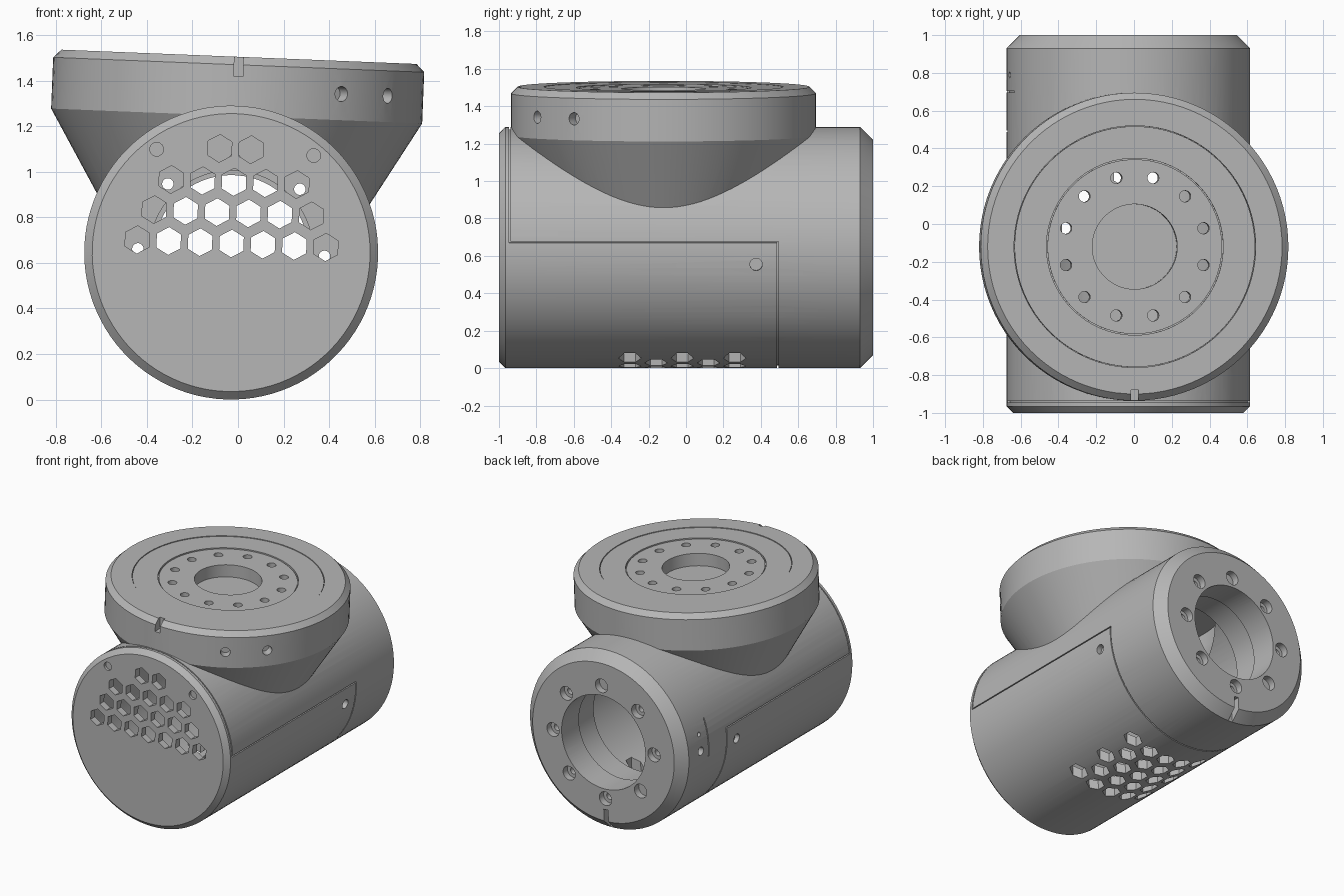
import bpy, bmesh
from math import pi, sin, cos, radians
from mathutils import Matrix, Vector

cube = bpy.data.objects.get("Cube")
if cube:
    bpy.data.objects.remove(cube)

SEGS = 96
NECK_Y = -0.12
BODY_R = 0.645
ALONG_Y = Matrix.Rotation(-pi / 2, 4, 'X')
AT_NECK = Matrix.Translation((0, NECK_Y, 0))
# the whole joint is rolled slightly about its long axis
PLACE = Matrix.Translation((-0.03, 0, BODY_R)) @ Matrix.Rotation(radians(2.3), 4, 'Y')

grey = bpy.data.materials.new("plain_grey")
grey.use_nodes = True
COLOUR = (0.47, 0.47, 0.47, 1)
grey.diffuse_color = COLOUR
grey.node_tree.nodes["Principled BSDF"].inputs["Base Color"].default_value = COLOUR


def make_object(name, bm):
    bmesh.ops.recalc_face_normals(bm, faces=bm.faces[:])
    mesh = bpy.data.meshes.new(name)
    bm.to_mesh(mesh)
    bm.free()
    obj = bpy.data.objects.new(name, mesh)
    bpy.context.scene.collection.objects.link(obj)
    return obj


def revolve(name, profile, matrix, closed=False):
    """Spin a (radius, height) profile about z, then place it."""
    bm = bmesh.new()
    verts = [bm.verts.new((r, 0, h)) for r, h in profile]
    edges = [bm.edges.new(p) for p in zip(verts, verts[1:])]
    if closed:
        edges.append(bm.edges.new((verts[-1], verts[0])))
    bmesh.ops.spin(bm, geom=verts + edges, cent=(0, 0, 0), axis=(0, 0, 1),
                   angle=2 * pi, steps=SEGS)
    bmesh.ops.remove_doubles(bm, verts=bm.verts[:], dist=1e-4)
    bm.transform(matrix)
    return make_object(name, bm)


def prism(bm, center, radius, depth, rot=Matrix(), sides=32):
    bmesh.ops.create_cone(bm, cap_ends=True, segments=sides, radius1=radius,
                          radius2=radius, depth=depth,
                          matrix=Matrix.Translation(center) @ rot)


def box(bm, center, size):
    bmesh.ops.create_cube(bm, size=1, matrix=Matrix.Translation(center)
                          @ Matrix.Diagonal((*size, 1)))


def arc_groove(bm, y, start, end, half=0.004, steps=60):
    """Thin curved cutter wrapped on the body wall."""
    rings = []
    for k in range(steps + 1):
        a = start + (end - start) * k / steps
        rings.append([bm.verts.new((r * cos(a), y + d, r * sin(a)))
                      for r, d in ((0.632, -half), (0.67, -half), (0.67, half), (0.632, half))])
    for a, b in zip(rings, rings[1:]):
        for i in range(4):
            j = (i + 1) % 4
            bm.faces.new((a[i], a[j], b[j], b[i]))
    bm.faces.new(rings[0])
    bm.faces.new(rings[-1])


def combine(obj, tool, operation='DIFFERENCE'):
    """Apply a boolean and remove the tool."""
    mod = obj.modifiers.new("cut", 'BOOLEAN')
    mod.operation, mod.object, mod.solver = operation, tool, 'EXACT'
    mod.use_self = True
    bpy.context.view_layer.update()
    graph = bpy.context.evaluated_depsgraph_get()
    mesh = bpy.data.meshes.new_from_object(obj.evaluated_get(graph))
    obj.modifiers.clear()
    obj.data = mesh
    bpy.data.objects.remove(tool)


def finish(obj):
    obj.data.transform(PLACE)
    obj.data.materials.clear()
    obj.data.materials.append(grey)
    bpy.ops.object.select_all(action='DESELECT')
    obj.select_set(True)
    bpy.context.view_layer.objects.active = obj
    bpy.ops.object.shade_smooth_by_angle(angle=radians(25))


# Housing: barrel joined with the conical neck
housing = revolve("housing", [(0, -1), (0.61, -1), (BODY_R, -0.965), (BODY_R, 0.93),
                              (0.575, 1), (0, 1)], ALONG_Y)
neck = revolve("neck", [(0, -0.1), (0.4, -0.1), (0.815, 0.6), (0.815, 0.825),
                        (0.78, 0.86), (0, 0.86)], AT_NECK)
combine(housing, neck, 'UNION')

# Hollow inside, with the open bore at the back
combine(housing, revolve("cavity", [(0, -0.95), (0.58, -0.95), (0.58, 0.6), (0.36, 0.6),
                                    (0.36, 0.8), (0.34, 0.8), (0.34, 1.1), (0, 1.1)], ALONG_Y))
combine(housing, revolve("neck_cavity", [(0, 0), (0.4, 0), (0.7, 0.6), (0.7, 0.7),
                                         (0, 0.7)], AT_NECK))
combine(housing, revolve("plate_seat", [(0, 0.76), (0.225, 0.76), (0.225, 0.8), (0.64, 0.8),
                                        (0.64, 1), (0, 1)], AT_NECK))

# Hexagonal vents: front rows and the staggered underside field
vents = bmesh.new()
FRONT_ROT = Matrix.Rotation(pi / 2, 4, 'X')
PITCH = 0.138
for z, count in ((0.04, 7), (0.175, 6), (0.31, 5), (0.455, 2)):
    for i in range(count):
        prism(vents, ((i - (count - 1) / 2) * PITCH, -0.98, z), 0.061, 0.14, FRONT_ROT, 6)
for col in range(5):
    count = 5 - col % 2
    for i in range(count):
        prism(vents, ((i - (count - 1) / 2) * 0.14, -0.3 + col * 0.14, -0.58),
              0.061, 0.24, sides=6)
combine(housing, make_object("vents", vents))

# Screw holes and dimples
holes = bmesh.new()
for side in (-1, 1):
    prism(holes, (side * 0.345, -1, 0.44), 0.03, 0.04, FRONT_ROT)
    prism(holes, (side * BODY_R, 0.375, -0.065), 0.033, 0.08, Matrix.Rotation(pi / 2, 4, 'Y'))
for z, r in ((0, 0.03), (0.12, 0.016)):
    prism(holes, (-BODY_R, 0.79, z), r, 0.1, Matrix.Rotation(pi / 2, 4, 'Y'))
for angle in (-36, -56):
    out = Vector((cos(radians(angle)), sin(radians(angle)), 0))
    prism(holes, out * 0.815 + Vector((0, NECK_Y, 0.715)), 0.033, 0.12,
          out.to_track_quat('Z', 'Y').to_matrix().to_4x4())
for k in range(8):
    x, z = 0.41 * cos(k * pi / 4), 0.41 * sin(k * pi / 4)
    prism(holes, (x, 0.8, z), 0.025, 0.6, FRONT_ROT)
combine(housing, make_object("holes", holes))
bores = bmesh.new()
for k in range(8):
    prism(bores, (0.41 * cos(k * pi / 4), 1, 0.41 * sin(k * pi / 4)), 0.05, 0.1, FRONT_ROT)
combine(housing, make_object("counterbores", bores))

# Alignment notches and cover seams
notches = bmesh.new()
box(notches, (0, NECK_Y - 0.81, 0.83), (0.04, 0.1, 0.11))
box(notches, (0, 1, -0.575), (0.035, 0.14, 0.17))
combine(housing, make_object("notches", notches))
SEAM = 0.085
seams = bmesh.new()
arc_groove(seams, 0.49, pi - SEAM, 2 * pi + SEAM)
arc_groove(seams, -0.942, SEAM, pi - SEAM)
arc_groove(seams, 0.7, pi - 0.32, pi + 0.11)
combine(housing, make_object("seams", seams))
lines = bmesh.new()
for side in (-1, 1):
    box(lines, (side * 0.65, -0.226, 0.055), (0.04, 1.44, 0.008))
combine(housing, make_object("seam_lines", lines))

# Output plate with stepped rings around the centre recess
plate = revolve("output_plate", [(0.225, 0.8), (0.637, 0.8), (0.637, 0.856), (0.468, 0.856),
                                 (0.468, 0.84), (0.462, 0.84), (0.462, 0.85), (0.225, 0.85)],
                AT_NECK, closed=True)


def bolt_ring():
    bolts = bmesh.new()
    for k in range(12):
        a = radians(15 + 30 * k)
        prism(bolts, (0.377 * cos(a), NECK_Y + 0.377 * sin(a), 0.8), 0.03, 0.3)
    return make_object("bolt_ring", bolts)


for part in (housing, plate):
    combine(part, bolt_ring())
    finish(part)
